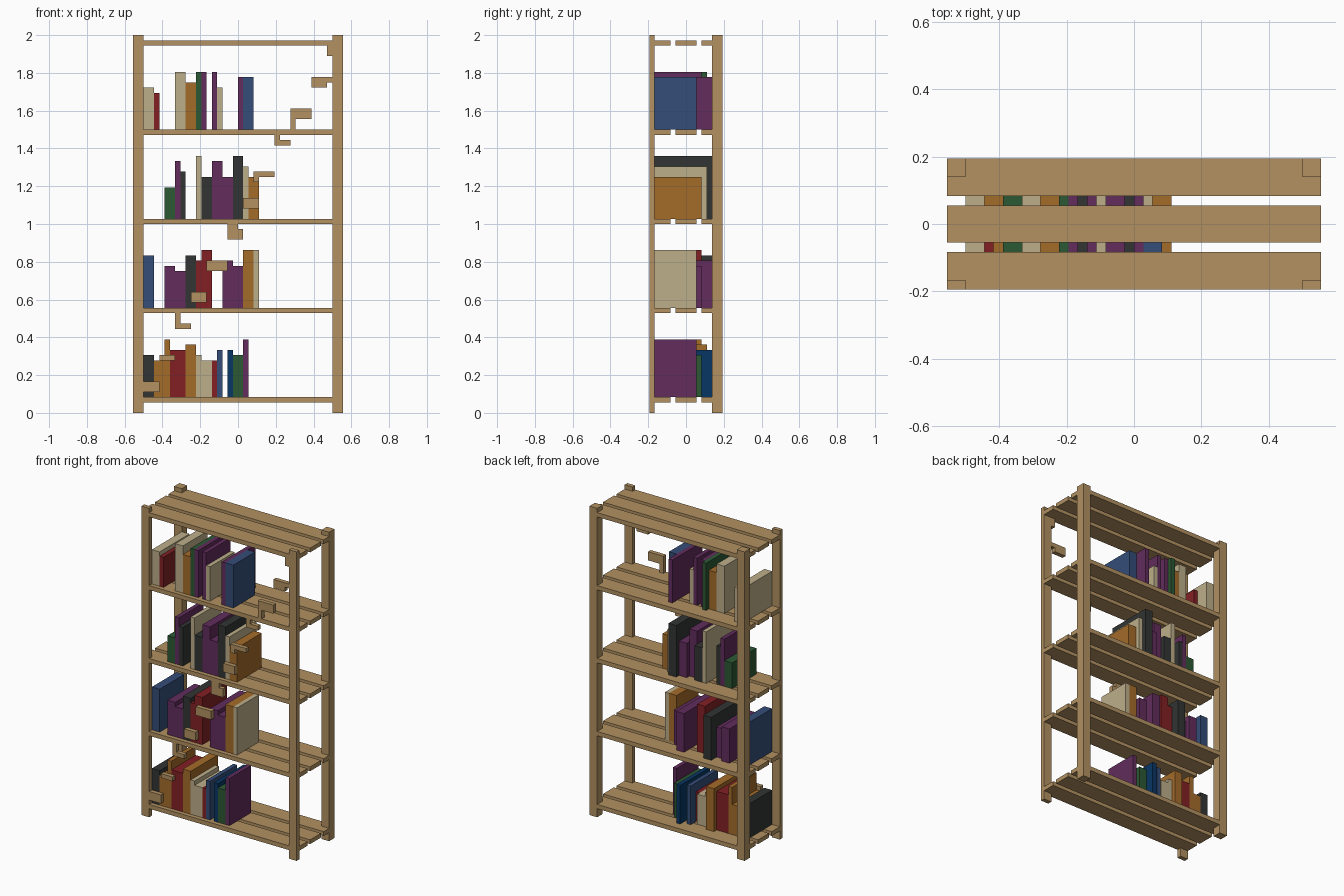
import bpy, bmesh

if "Cube" in bpy.data.objects:
    bpy.data.objects.remove(bpy.data.objects["Cube"], do_unlink=True)

U = 1 / 36  # grid unit: the bookcase is 40 x 14 x 72 units


def srgb(c):
    c /= 255
    return c / 12.92 if c <= 0.04045 else ((c + 0.055) / 1.055) ** 2.4


def material(name, rgb):
    m = bpy.data.materials.new(name)
    col = (*[srgb(c) for c in rgb], 1)
    m.diffuse_color = col
    m.use_nodes = True
    bsdf = next(n for n in m.node_tree.nodes if n.type == 'BSDF_PRINCIPLED')
    bsdf.inputs["Base Color"].default_value = col
    return m


M = {name: material(name, rgb) for name, rgb in {
    "wood": (178, 145, 98), "cream": (190, 175, 138), "red": (130, 32, 36),
    "ochre": (164, 108, 42), "purple": (98, 44, 92), "charcoal": (50, 52, 52),
    "green": (44, 88, 52), "blue": (52, 77, 120), "navy": (8, 54, 100)}.items()}


def boxes(name, parts, mat):
    """One object from boxes given as (x0, x1, y0, y1, z0, z1) in grid units."""
    bm = bmesh.new()
    for x0, x1, y0, y1, z0, z1 in parts:
        vs = bmesh.ops.create_cube(bm, size=1)["verts"]
        for v in vs:
            v.co = (((x0 + x1) / 2 + v.co.x * (x1 - x0)) * U,
                    ((y0 + y1) / 2 + v.co.y * (y1 - y0)) * U,
                    ((z0 + z1) / 2 + v.co.z * (z1 - z0)) * U)
    me = bpy.data.meshes.new(name)
    bm.to_mesh(me)
    bm.free()
    me.materials.append(M[mat])
    ob = bpy.data.objects.new(name, me)
    bpy.context.collection.objects.link(ob)
    return ob


# Corner posts: thin at the front, square at the back
for side, x in (("right", -20), ("left", 18)):
    boxes(f"front_{side}_post", [(x, x + 2, -7, -6, 0, 72)], "wood")
    boxes(f"back_{side}_post", [(x, x + 2, 5, 7, 0, 72)], "wood")

# Shelves of three slats each
SHELVES = (2, 19, 36, 53, 70)
for i, z in enumerate(SHELVES):
    boxes(f"shelf_{i + 1}", [(-20, 20, y, y + 4, z, z + 1) for y in (-7, -2, 3)], "wood")

# Stepped pieces of the diagonal brace across the front: (x0, x1, z0, z1)
BRACE = [
    [(17, 18, 68, 70)],
    [(14, 18, 63, 64), (14, 17, 62, 63)],
    [(10, 14, 56, 58), (10, 11, 54, 56)],
    [(7, 8, 52, 53), (7, 10, 51, 52)],
    [(3, 7, 45, 46), (3, 4, 44, 45)],
    [(1, 4, 39, 41)],
    [(-2, 0, 35, 36), (-2, 1, 33, 35)],
    [(-6, -2, 27, 29)],
    [(-9, -6, 21, 23)],
    [(-12, -11, 17, 19), (-12, -9, 16, 17)],
    [(-15, -12, 10, 11)],
    [(-18, -15, 4, 6)],
]
for i, steps in enumerate(BRACE):
    boxes(f"brace_piece_{i + 1}", [(a, b, -7, -6, c, d) for a, b, c, d in steps], "wood")

# Books per shelf, from the bottom: "colour x width height depth"
BOOKS = [
    """charcoal -18 2 8 9, ochre -16 2 7 9, ochre -14 1 11 9, red -13 1 9 9,
       red -12 2 9 9, ochre -10 2 10 10, cream -8 1 8 9, cream -7 2 7 9,
       red -5 1 7 8, blue -4 1 9 10, navy -2 1 9 11, green -1 2 8 9, purple 1 1 11 8""",
    """blue -18 2 10 9, purple -14 2 8 10, purple -12 2 7 9, charcoal -10 2 10 11,
       red -8 1 9 9, red -7 2 11 9, purple -3 2 9 11, purple -1 2 8 9,
       ochre 1 2 11 8, cream 3 1 11 8""",
    """green -14 2 6 9, purple -12 1 11 9, charcoal -11 1 9 9, cream -8 1 12 10,
       charcoal -7 2 8 10, purple -5 2 11 9, purple -3 2 8 10, charcoal -1 2 12 11,
       cream 1 1 10 10, ochre 2 2 8 9""",
    """cream -18 2 8 11, red -16 1 7 8, cream -12 2 11 9, ochre -10 2 9 9,
       green -8 1 11 10, purple -7 1 11 9, purple -5 1 11 9, cream -4 1 8 9,
       purple 0 1 10 11, blue 1 2 10 8""",
]
for s, row in enumerate(BOOKS):
    z = SHELVES[s] + 1
    for b, text in enumerate(row.split(",")):
        colour, *nums = text.split()
        x, w, h, d = map(int, nums)
        boxes(f"shelf_{s + 1}_book_{b + 1}", [(x, x + w, -6, -6 + d, z, z + h)], colour)
